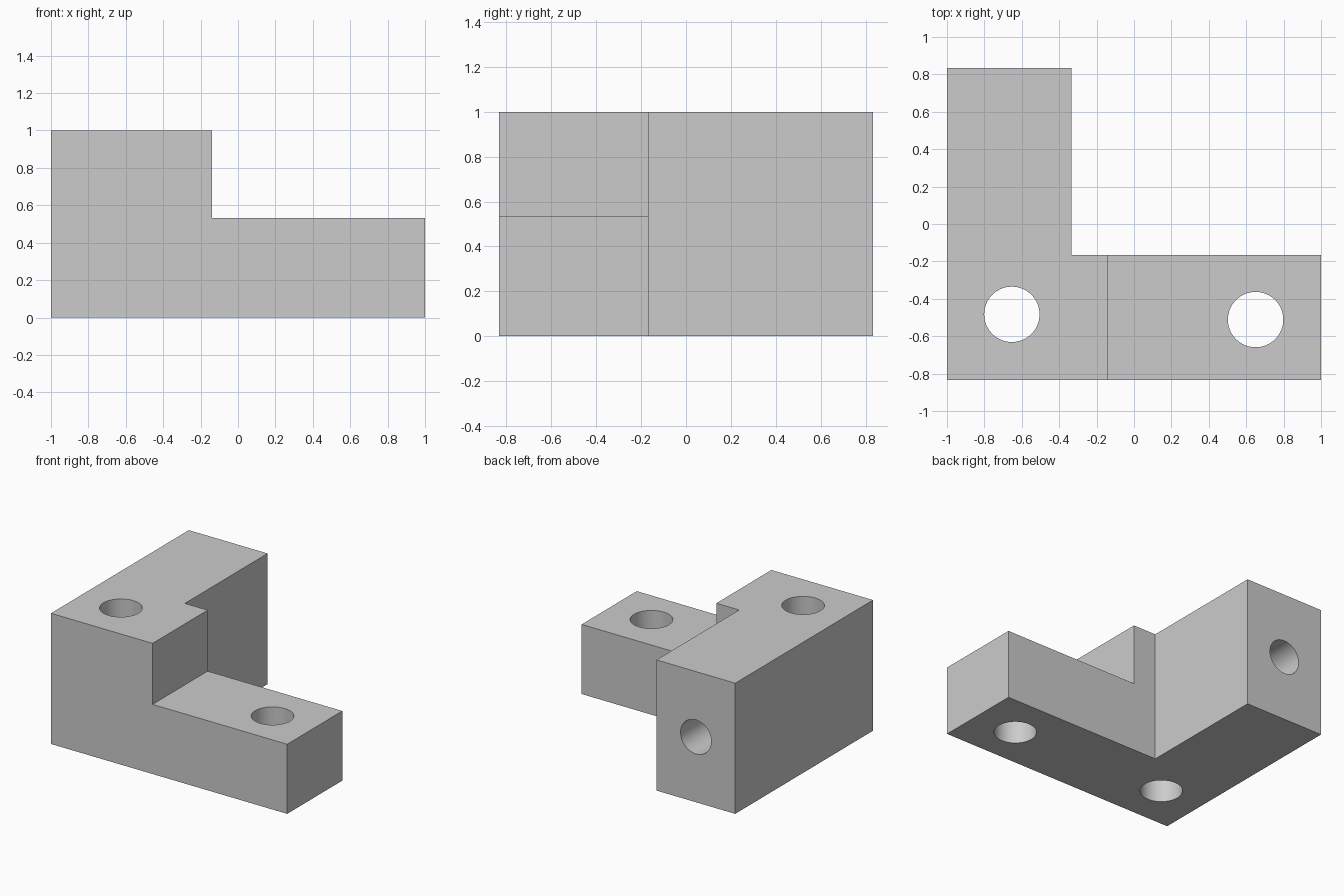
import bpy
import bmesh
from math import radians

cube = bpy.data.objects.get("Cube")
if cube:
    bpy.data.objects.remove(cube, do_unlink=True)

gray = bpy.data.materials.new("plain gray")
gray.use_nodes = True
color = (0.6, 0.6, 0.6, 1)
gray.diffuse_color = color
gray.node_tree.nodes["Principled BSDF"].inputs["Base Color"].default_value = color

# Main dimensions
FRONT, BACK, INNER = -0.833, 0.833, -0.167
ARM_X, STEP_X, STEP_Z = -0.333, -0.14, 0.533


def cut(body, tool):
    """Subtract a tool from the body and hide the tool."""
    tool.data.materials.append(gray)
    tool.hide_render = True
    tool.hide_set(True)
    mod = body.modifiers.new(tool.name, "BOOLEAN")
    mod.operation = "DIFFERENCE"
    mod.solver = "EXACT"
    mod.object = tool


def hole_cutter(name, center, radius, depth, turn=0):
    bpy.ops.mesh.primitive_cylinder_add(vertices=64, radius=radius, depth=depth,
                                        location=center, rotation=(turn, 0, 0))
    bpy.context.object.name = name
    return bpy.context.object


# L-shaped block extruded from its footprint
outline = [(-1, FRONT), (1, FRONT), (1, INNER), (ARM_X, INNER), (ARM_X, BACK), (-1, BACK)]
bm = bmesh.new()
base = bm.faces.new([bm.verts.new((x, y, 0)) for x, y in outline])
top = bmesh.ops.extrude_face_region(bm, geom=[base])["geom"]
bmesh.ops.translate(bm, vec=(0, 0, 1), verts=[v for v in top if isinstance(v, bmesh.types.BMVert)])
bmesh.ops.recalc_face_normals(bm, faces=bm.faces)
mesh = bpy.data.meshes.new("corner_bracket")
bm.to_mesh(mesh)
bm.free()
bracket = bpy.data.objects.new("corner_bracket", mesh)
bpy.context.collection.objects.link(bracket)
mesh.materials.append(gray)

# Lowered step on the long leg
bpy.ops.mesh.primitive_cube_add(size=2, location=(STEP_X + 1, -0.5, STEP_Z + 1))
step = bpy.context.object
step.name = "step_cutter"
cut(bracket, step)

# Two upright bolt holes and one blind hole in the end of the arm
cut(bracket, hole_cutter("tall_hole_cutter", (-0.653, -0.483, 0.5), 0.148, 1.4))
cut(bracket, hole_cutter("low_hole_cutter", (0.65, -0.511, 0.3), 0.148, 1))
cut(bracket, hole_cutter("end_hole_cutter", (-0.667, BACK, 0.5), 0.13, 2, radians(90)))

# Bake the cuts, then smooth the bores and keep flat edges sharp
bpy.ops.object.select_all(action="DESELECT")
bpy.context.view_layer.objects.active = bracket
bracket.select_set(True)
for mod in list(bracket.modifiers):
    bpy.ops.object.modifier_apply(modifier=mod.name)
for tool in [o for o in bpy.data.objects if o.name.endswith("_cutter")]:
    bpy.data.objects.remove(tool, do_unlink=True)
bpy.ops.object.shade_smooth_by_angle(angle=radians(30))
